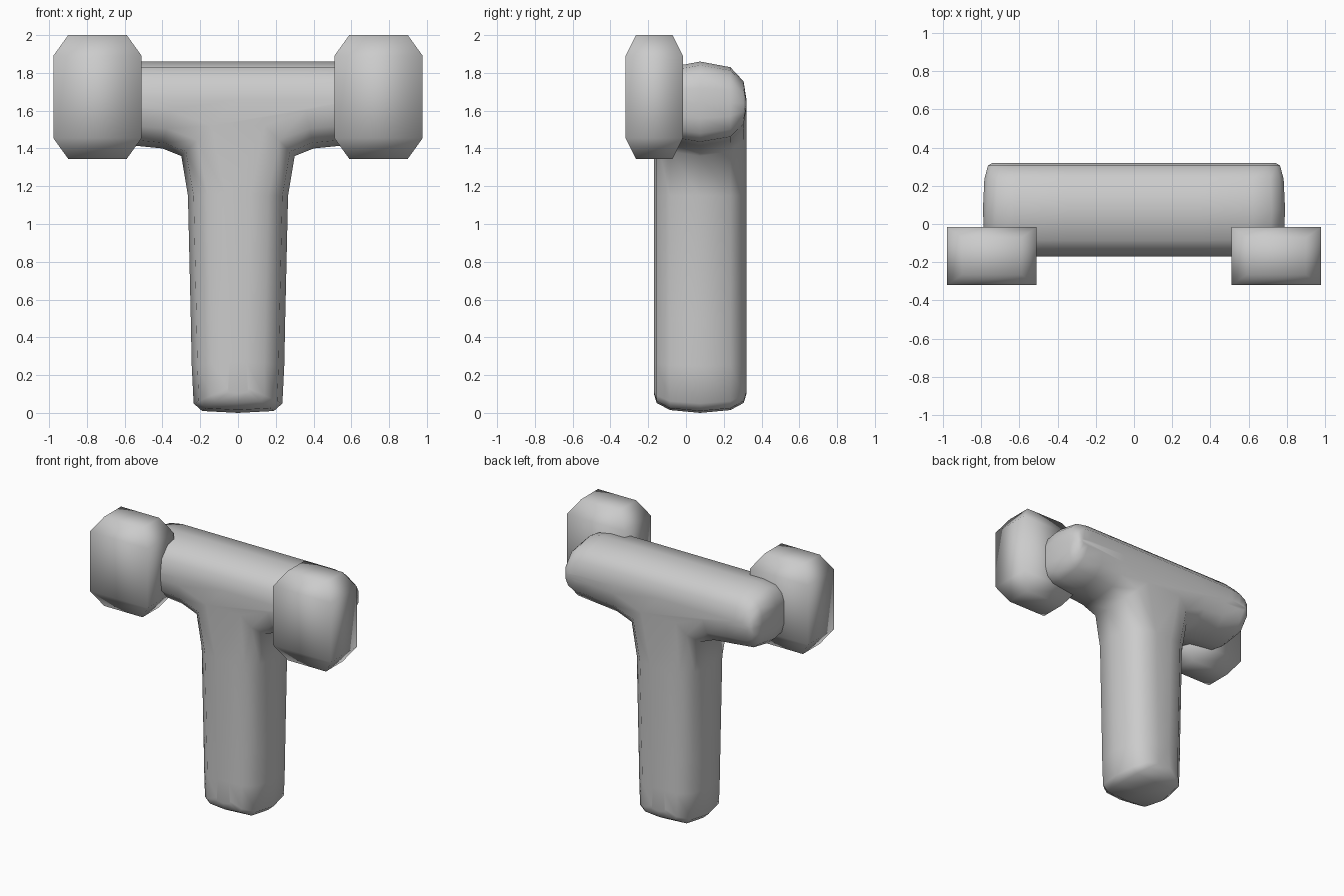
import bpy
import bmesh

if "Cube" in bpy.data.objects:
    bpy.data.objects.remove(bpy.data.objects["Cube"], do_unlink=True)

# Single plain grey
grey = bpy.data.materials.new("plain grey")
grey.use_nodes = True
GREY = (0.6, 0.6, 0.6, 1.0)
grey.diffuse_color = GREY
grey.node_tree.nodes["Principled BSDF"].inputs["Base Color"].default_value = GREY


def loft(name, rings):
    """Join closed rings of points with quads, cap both ends, shade smooth."""
    bm = bmesh.new()
    loops = [[bm.verts.new(p) for p in ring] for ring in rings]
    n = len(loops[0])
    for a, b in zip(loops, loops[1:]):
        for i in range(n):
            j = (i + 1) % n
            bm.faces.new((a[i], a[j], b[j], b[i]))
    bm.faces.new(loops[0])
    bm.faces.new(loops[-1])
    bmesh.ops.recalc_face_normals(bm, faces=bm.faces)
    for f in bm.faces:
        f.smooth = True
    mesh = bpy.data.meshes.new(name)
    bm.to_mesh(mesh)
    bm.free()
    mesh.materials.append(grey)
    obj = bpy.data.objects.new(name, mesh)
    bpy.context.collection.objects.link(obj)
    return obj


# Half outline of the T: x, z, then the direction each point moves when inset
HALF = [
    (0.00, 1.86, 0, -1), (0.35, 1.86, 0, -1), (0.62, 1.86, 0, -1),
    (0.72, 1.84, -0.2, -0.9), (0.77, 1.79, -0.25, -0.7),
    (0.79, 1.72, -0.25, -0.35), (0.79, 1.64, -0.25, 0),
    (0.79, 1.56, -0.25, 0.35), (0.77, 1.48, -0.25, 0.7),
    (0.72, 1.435, -0.2, 0.9), (0.55, 1.415, 0, 1), (0.40, 1.40, -0.2, 1),
    (0.30, 1.36, -0.8, 0.8), (0.265, 1.15, -1, 0), (0.25, 0.50, -1, 0),
    (0.245, 0.25, -1, 0.1), (0.235, 0.05, -0.9, 0.4),
    (0.19, 0.01, -0.7, 0.5), (0.00, 0.00, 0, 0.5),
]
OUTLINE = HALF + [(-x, z, -dx, dz) for x, z, dx, dz in HALF[-2:0:-1]]

# Rounded thickness: depth from the middle plane, and outline inset there
MIDDLE = 0.075
HALF_DEPTH = [(0.0, 0.0), (0.16, 0.03), (0.23, 0.105), (0.245, 0.2)]
profile = [(-y, d) for y, d in HALF_DEPTH[:0:-1]] + HALF_DEPTH
loft("t_shaped_body", [
    [(x + dx * d, MIDDLE + y, z + dz * d) for x, z, dx, dz in OUTLINE]
    for y, d in profile])

# Pads at the arm ends: straight middle, tapered top and bottom
PAD_RINGS = [(1.345, 0.155, 0.097), (1.455, 0.234, 0.152),
             (1.89, 0.234, 0.152), (2.0, 0.155, 0.097)]
PAD_Y = -0.168
for side, sign in (("left", 1), ("right", -1)):
    cx = 0.744 * sign
    loft(side + "_pad", [
        [(cx + sx * w, PAD_Y + sy * h, z)
         for sx, sy in ((-1, -1), (1, -1), (1, 1), (-1, 1))]
        for z, w, h in PAD_RINGS])
